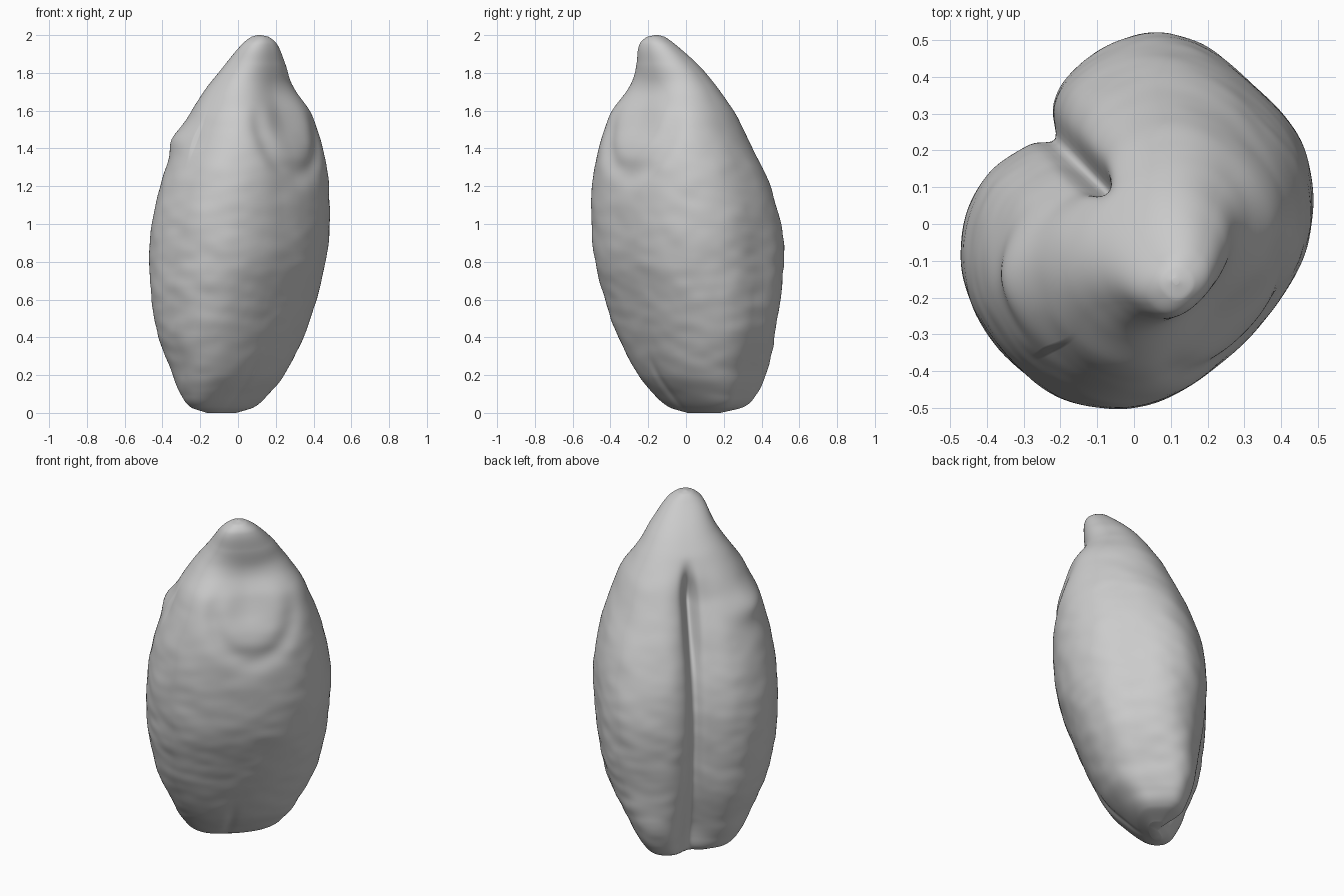
import bpy, bmesh, math
from mathutils import Vector, noise

cube = bpy.data.objects.get("Cube")
if cube:
    bpy.data.objects.remove(cube, do_unlink=True)

RINGS, SIDES = 190, 256

# Outline by height: z, back depth, front depth, half width
PROFILE = [
    (0, -.17, -.08, .1), (.03, -.215, -.02, .21), (.1, -.255, .06, .28),
    (.2, -.295, .155, .335), (.4, -.355, .255, .425), (.6, -.385, .335, .475),
    (.85, -.4, .415, .495), (1.07, -.37, .437, .49), (1.3, -.3, .435, .447),
    (1.5, -.22, .41, .372), (1.6, -.175, .38, .33), (1.7, -.115, .305, .265),
    (1.76, -.075, .28, .222), (1.85, 0, .275, .165), (1.95, .105, .27, .098),
    (1.99, .15, .24, .045), (2, .18, .2, .008)]


def outline(z):
    """Smooth cubic interpolation through the profile rows."""
    last = len(PROFILE) - 1
    i = max(k for k in range(last) if PROFILE[k][0] <= z + 1e-9)
    a, b = PROFILE[i], PROFILE[i + 1]
    p, q = PROFILE[max(i - 1, 0)], PROFILE[min(i + 2, last)]
    h = b[0] - a[0]
    t = (z - a[0]) / h
    values = []
    for k in (1, 2, 3):
        ma = (b[k] - p[k]) / (b[0] - p[0]) * h
        mb = (q[k] - a[k]) / (q[0] - a[0]) * h
        values.append((2*t**3 - 3*t*t + 1) * a[k] + (t**3 - 2*t*t + t) * ma
                      + (3*t*t - 2*t**3) * b[k] + (t**3 - t*t) * mb)
    return values


def bell(x, width):
    return math.exp(-(x / width) ** 2)


def ramp(x, low, high):
    t = min(max((x - low) / (high - low), 0), 1)
    return t * t * (3 - 2 * t)


def squareness(c, s, z):
    """Superellipse exponent of each quarter; the left back lobe is fullest."""
    if s >= 0:
        return 2.2 if c > 0 else 2.45
    if c <= 0:
        return 2.3
    return 2.3 + .7 * ramp(1.5 - z, 0, .6) + 2.5 * ramp(.5 - z, 0, .5)


def surface_point(z, angle):
    back, front, half = outline(z)
    middle, depth = (back + front) / 2, (front - back) / 2
    c, s = math.cos(angle), math.sin(angle)
    n = squareness(c, s, z)
    r = (abs(c) ** n + abs(s) ** n) ** (-1 / n)
    e, d = half * r * c, depth * r * s
    inner = ramp(z, 0, .15) * ramp(2 - z, 0, .2)

    if s < 0:
        # Two uneven lobes split by the long crease, deepest near its top
        crease = ramp(z, -.15, .2) * ramp(1.74 - z, 0, .27)
        d *= 1 + .05 * crease * (.6 + c)
        d += s * .06 * ramp(c, 0, .5) * ramp(.5 - z, 0, .45) * ramp(z, -.02, .05)
        valley = bell(e, .09 if e > 0 else .14)
        slit = bell(e - .01, .035 + .03 * ramp(.6 - z, 0, .5))
        d += crease * -s * (.06 * valley
                            + (.04 + .05 * ramp(z, 1, 1.45)) * slit)
        # Shoulder knob on the right lobe
        knob = bell(z - 1.45, .08) * bell(c + .8, .25)
        e -= .03 * knob
        d -= .02 * knob
    else:
        # Hollow germ bed with a rim and a raised centre
        q = math.hypot((e - .02) / .22, (z - 1.52) / .25)
        d -= s * (.06 * bell(e, .2) * bell(z - 1.58, .16)
                  + .018 * bell(q - 1, .25) * ramp(1.7 - z, 0, .2))
        d -= s * .012 * bell(e + .06, .03) * bell(z - .15, .12)

    # Shallow skin wrinkles, stronger near the base
    rough = noise.noise(Vector((e * 5, d * 5, z * 6)))
    fine = noise.noise(Vector((e * 9, d * 9, z * 15)))
    swell = 1 + inner * (.012 * rough + .01 * fine * (1.2 - z / 2))
    e, d = e * swell - .03 * ramp(z, 1.8, 2), middle + d * swell

    # The grain faces diagonally
    return ((e + d) / math.sqrt(2), (e - d) / math.sqrt(2), z)


bm = bmesh.new()
rings = []
for i in range(RINGS + 1):
    z = 1 - math.cos(math.pi * i / RINGS)
    rings.append([bm.verts.new(surface_point(z, math.tau * k / SIDES))
                  for k in range(SIDES)])
for low, high in zip(rings, rings[1:]):
    for k in range(SIDES):
        n = (k + 1) % SIDES
        bm.faces.new((low[k], low[n], high[n], high[k]))
bm.faces.new(rings[0])
bm.faces.new(rings[-1])
bmesh.ops.recalc_face_normals(bm, faces=bm.faces)
for face in bm.faces:
    face.smooth = True

mesh = bpy.data.meshes.new("grain_kernel")
bm.to_mesh(mesh)
bm.free()
kernel = bpy.data.objects.new("grain_kernel", mesh)
bpy.context.collection.objects.link(kernel)

# Plain grey husk
husk = bpy.data.materials.new("husk_grey")
husk.use_nodes = True
husk.diffuse_color = (.6, .6, .6, 1)
husk.node_tree.nodes["Principled BSDF"].inputs["Base Color"].default_value = (.6, .6, .6, 1)
mesh.materials.append(husk)
